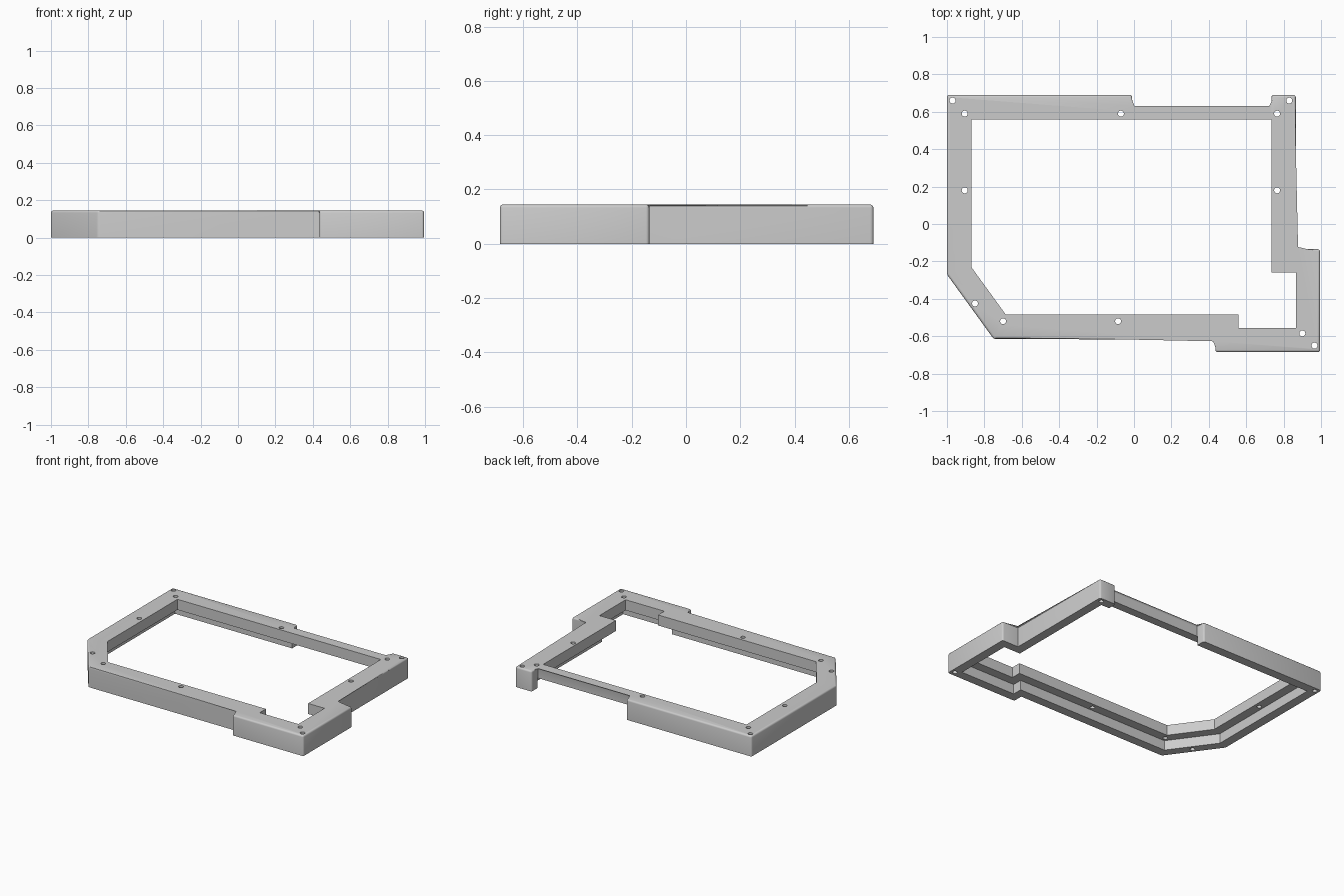
import bpy, bmesh
from mathutils import Vector

HEIGHT, LEDGE_Z, LEDGE_WIDTH, FILLET = 0.145, 0.07, 0.065, 0.012

cube = bpy.data.objects.get("Cube")
if cube:
    bpy.data.objects.remove(cube)

grey = bpy.data.materials.new("plain grey")
grey.use_nodes = True
colour = (0.6, 0.6, 0.6, 1)
grey.diffuse_color = colour
grey.node_tree.nodes["Principled BSDF"].inputs["Base Color"].default_value = colour

# Outlines, counter-clockwise seen from above
OUTER = [(-1, .69), (-1, -.27), (-.75, -.615), (.435, -.615), (.435, -.685), (.995, -.685),
         (.995, -.135), (.865, -.135), (.865, .69), (.735, .69), (.735, .62), (-.01, .62), (-.01, .69)]
INNER = [(-.87, .56), (-.87, -.23), (-.685, -.485), (.56, -.485), (.56, -.555), (.865, -.555),
         (.865, -.26), (.735, -.26), (.735, .56)]
SCREWS = [(-.97, .66), (-.905, .59), (-.07, .59), (.765, .59), (.83, .66), (.765, .18),
          (-.905, .18), (-.85, -.425), (-.70, -.52), (-.085, -.52), (.90, -.585), (.965, -.65)]


def corner(points, i):
    """Incoming and outgoing edge directions at corner i."""
    a, b, c = (Vector(points[(i + k) % len(points)]) for k in (-1, 0, 1))
    return b, (b - a).normalized(), (c - b).normalized()


def offset(points, distance):
    """Move every side of the outline outwards by the same distance."""
    result = []
    for i in range(len(points)):
        p, d, e = corner(points, i)
        n, m = Vector((d.y, -d.x)), Vector((e.y, -e.x))
        result.append(p + (n + m) * distance / (1 + n.dot(m)))
    return result


def prism(bm, points, bottom, top):
    low = [bm.verts.new((p[0], p[1], bottom)) for p in points]
    high = [bm.verts.new((p[0], p[1], top)) for p in points]
    bm.faces.new(low[::-1])
    bm.faces.new(high)
    for i in range(len(points)):
        j = (i + 1) % len(points)
        bm.faces.new((low[i], low[j], high[j], high[i]))
    return low, high


def make_object(name, bm):
    bm.normal_update()
    mesh = bpy.data.meshes.new(name)
    bm.to_mesh(mesh)
    bm.free()
    mesh.materials.append(grey)
    obj = bpy.data.objects.new(name, mesh)
    bpy.context.scene.collection.objects.link(obj)
    return obj


def cut(target, cutter):
    mod = target.modifiers.new("cut", 'BOOLEAN')
    mod.operation, mod.solver, mod.object = 'DIFFERENCE', 'EXACT', cutter
    bpy.context.view_layer.objects.active = target
    bpy.ops.object.modifier_apply(modifier=mod.name)
    bpy.data.objects.remove(cutter)


# Solid body with rounded top rim and rounded outward corners
bm = bmesh.new()
low, high = prism(bm, OUTER, 0, HEIGHT)
rounded = [bm.edges.get((high[i - 1], high[i])) for i in range(len(high))]
for i in range(len(OUTER)):
    p, d, e = corner(OUTER, i)
    if d.cross(e) > 0:
        rounded.append(bm.edges.get((low[i], high[i])))
bmesh.ops.bevel(bm, geom=rounded, offset=FILLET, segments=3, profile=0.5,
                affect='EDGES', clamp_overlap=True)
frame = make_object("case_frame", bm)

# Opening through the middle
bm = bmesh.new()
prism(bm, INNER, -1, 1)
cut(frame, make_object("opening_cutter", bm))

# Wider recess below, leaving a ledge for the plate
bm = bmesh.new()
prism(bm, offset(INNER, LEDGE_WIDTH), -1, LEDGE_Z)
cut(frame, make_object("recess_cutter", bm))

# Screw holes
bm = bmesh.new()
for x, y in SCREWS:
    hole = bmesh.ops.create_cone(bm, cap_ends=True, segments=24, radius1=0.016,
                                 radius2=0.016, depth=1)
    bmesh.ops.translate(bm, verts=hole["verts"], vec=(x, y, 0))
cut(frame, make_object("screw_cutter", bm))

# Smooth fillets and holes, sharp edges elsewhere
bpy.ops.object.select_all(action='DESELECT')
frame.select_set(True)
bpy.context.view_layer.objects.active = frame
bpy.ops.object.shade_smooth_by_angle(angle=0.6)
